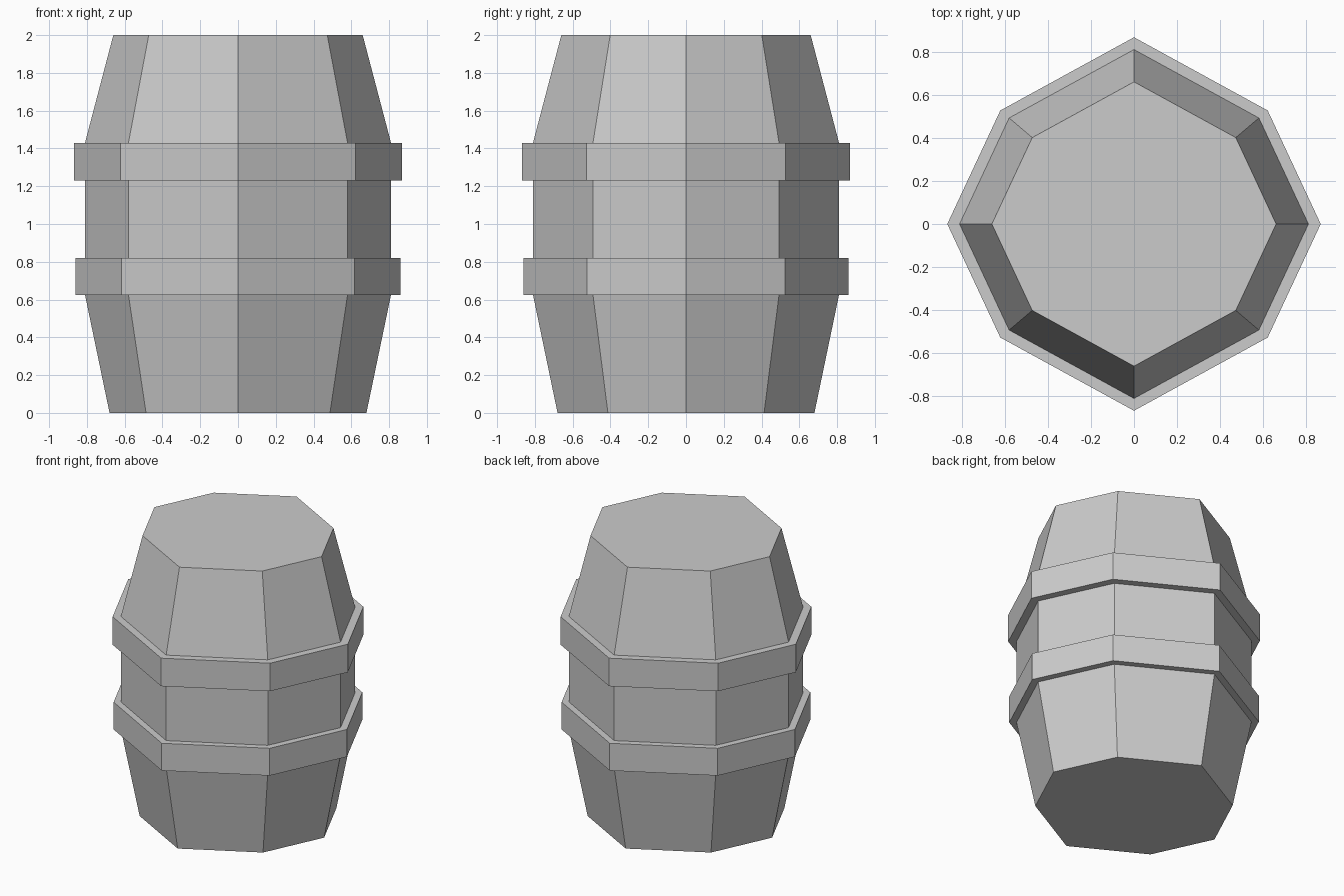
import bpy
import bmesh

cube = bpy.data.objects.get("Cube")
if cube:
    bpy.data.objects.remove(cube, do_unlink=True)

grey = bpy.data.materials.new("plain_grey")
grey.use_nodes = True
colour = (0.6, 0.6, 0.6, 1)
grey.diffuse_color = colour
grey.node_tree.nodes["Principled BSDF"].inputs["Base Color"].default_value = colour

# Slightly flattened octagon shared by every part
DX, DY = 0.716, 0.608
OCTAGON = [(1, 0), (DX, DY), (0, 1), (-DX, DY),
           (-1, 0), (-DX, -DY), (0, -1), (DX, -DY)]


def loft(name, profile, closed=False):
    """Sweep (radius, z) points round the octagon; cap the ends or close the loop."""
    bm = bmesh.new()
    rings = [[bm.verts.new((x * r, y * r, z)) for x, y in OCTAGON]
             for r, z in profile]
    pairs = list(zip(rings, rings[1:]))
    if closed:
        pairs.append((rings[-1], rings[0]))
    else:
        bm.faces.new(rings[0])
        bm.faces.new(rings[-1])
    n = len(OCTAGON)
    for low, high in pairs:
        for i in range(n):
            j = (i + 1) % n
            bm.faces.new((low[i], low[j], high[j], high[i]))
    bmesh.ops.recalc_face_normals(bm, faces=bm.faces)
    mesh = bpy.data.meshes.new(name)
    bm.to_mesh(mesh)
    bm.free()
    mesh.materials.append(grey)
    obj = bpy.data.objects.new(name, mesh)
    bpy.context.collection.objects.link(obj)
    return obj


# Barrel body with straight middle and tapering ends
WAIST = 0.81
loft("barrel_body", [(0.68, 0), (WAIST, 0.625), (WAIST, 1.43), (0.66, 2)])

# Two raised hoops
for name, radius, bottom, top in (("lower_hoop", 0.86, 0.625, 0.82),
                                  ("upper_hoop", 0.867, 1.23, 1.43)):
    inner = WAIST - 0.01
    loft(name, [(inner, bottom), (radius, bottom), (radius, top), (inner, top)],
         closed=True)
